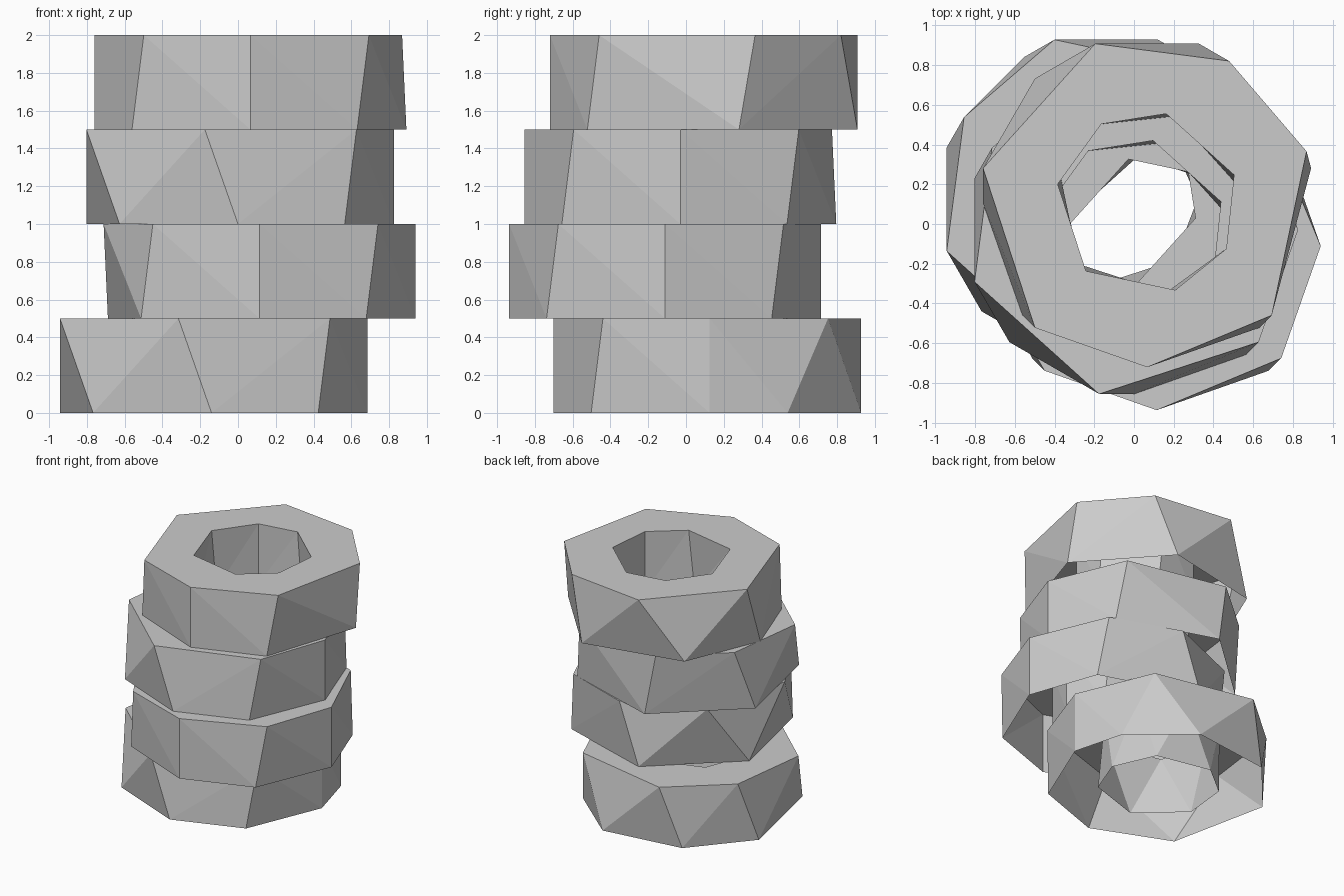
import bpy
import math

if "Cube" in bpy.data.objects:
    bpy.data.objects.remove(bpy.data.objects["Cube"])

INNER_R = 0.46


def loop(center, angles, z, radius=None):
    """Low-poly loop of points, sorted by angle."""
    pts = []
    for a in sorted(v % 360 for v in angles):
        r = radius or (0.826 if a % 30 == 0 else 0.844)
        t = math.radians(a)
        pts.append((center[0] + r * math.cos(t), center[1] + r * math.sin(t), z, a))
    return pts


def angle_gap(p, q):
    return abs((p[3] - q[3] + 180) % 360 - 180)


def zip_loops(a, oa, b, ob, flip=False):
    """Triangles joining two closed loops, always taking the shorter diagonal."""
    na, nb = len(a), len(b)
    shift = min(range(nb), key=lambda k: angle_gap(a[0], b[k]))
    faces, i, j = [], 0, 0
    while i < na or j < nb:
        ca, na_pt = a[i % na], a[(i + 1) % na]
        cb, nb_pt = b[(j + shift) % nb], b[(j + 1 + shift) % nb]
        ia, ib = oa + i % na, ob + (j + shift) % nb
        step_a = j >= nb or (i < na and angle_gap(na_pt, cb) <= angle_gap(nb_pt, ca))
        if step_a:
            f = (ia, oa + (i + 1) % na, ib)
            i += 1
        else:
            f = (ia, ob + (j + 1 + shift) % nb, ib)
            j += 1
        faces.append(f[::-1] if flip else f)
    return faces


def ring(name, z, center, bottom, top, hole_bottom, hole_top):
    """Hollow ring: twisted outer wall, flat top, hole wall, open underside."""
    ob = loop(center, bottom, z)
    ot = loop(center, top, z + 0.5)
    ib = loop(center, hole_bottom, z, INNER_R)
    it = loop(center, hole_top, z + 0.5, INNER_R)
    s1 = len(ob)
    s2 = s1 + len(ot)
    s3 = s2 + len(it)
    verts = [p[:3] for p in ob + ot + it + ib]
    faces = zip_loops(ob, 0, ot, s1)
    faces += zip_loops(ot, s1, it, s2)
    faces += zip_loops(it, s2, ib, s3)
    mesh = bpy.data.meshes.new(name)
    mesh.from_pydata(verts, [], faces)
    mesh.update()
    obj = bpy.data.objects.new(name, mesh)
    bpy.context.collection.objects.link(obj)
    return obj


# Corner angles shared by several rings
low = [-138, -90, -48, 0, 42, 102, 162]
high = [-162, -102, -42, 0, 48, 108, 150]
hole_a = [18, 78, 120, 168, 228, 288, 330]
hole_b = [12, 72, 120, 162, 222, 282, 330]

# Stacked rings, bottom to top
ring("bottom_ring", 0.0, (-0.14, 0.125),
     [-138, -90, -48, 0, 30, 72, 120, 162], high,
     high, [-12, 30, 78, 138, 180, 228, 288])
ring("lower_middle_ring", 0.5, (0.114, -0.111),
     low, [-132, -90, -42, 0, 48, 90, 138, 192],
     low, [0, 48, 108, 168, 228, 270, 318])
ring("upper_middle_ring", 1.0, (0.0, -0.03), low, high, hole_b, hole_a)
ring("top_ring", 1.5, (0.066, 0.105),
     [12, 72, 132, 180, 222, 270, 312], [-132, -90, -42, 18, 60, 108, 168],
     hole_b, hole_a)
